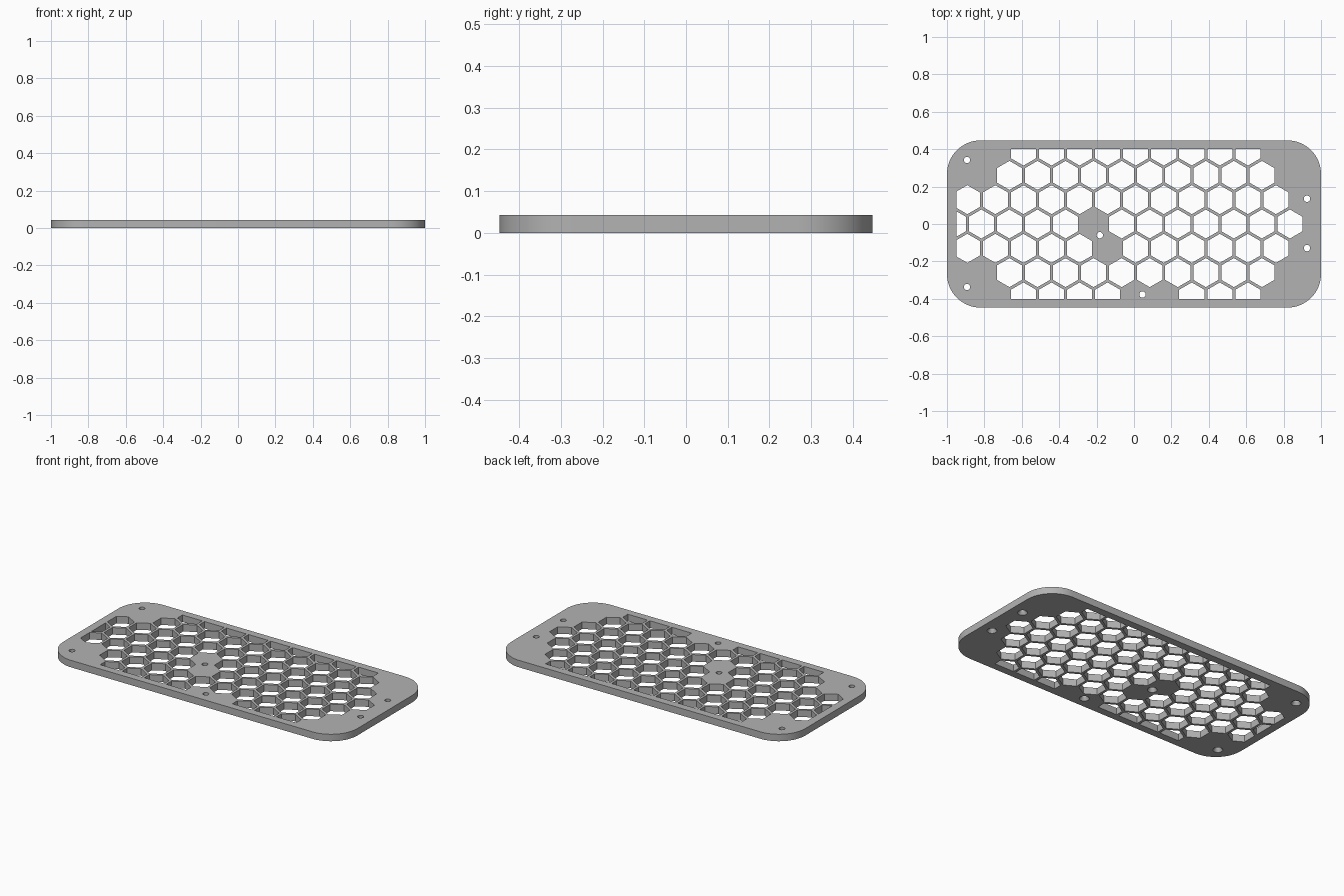
import bpy, bmesh
from math import sin, cos, pi, hypot
from mathutils import Vector

if "Cube" in bpy.data.objects:
    bpy.data.objects.remove(bpy.data.objects["Cube"], do_unlink=True)

HALF_X, HALF_Y, THICK, CORNER = 1.0, 0.447, 0.043, 0.18
PITCH, ROW, HEX_R = 0.15, 0.13, 0.0775
HOLE_R, SINK_R, SINK_DEPTH = 0.017, 0.028, 0.018
SCREWS = [(-0.893, 0.342), (-0.893, -0.337), (0.925, 0.135),
          (0.925, -0.129), (-0.183, -0.06), (0.045, -0.377)]

grey = bpy.data.materials.new("plate grey")
grey.use_nodes = True
grey.diffuse_color = (0.45, 0.45, 0.45, 1)
grey.node_tree.nodes["Principled BSDF"].inputs["Base Color"].default_value = (0.45, 0.45, 0.45, 1)


def make_object(name, bm):
    bmesh.ops.recalc_face_normals(bm, faces=bm.faces)
    mesh = bpy.data.meshes.new(name)
    bm.to_mesh(mesh)
    bm.free()
    obj = bpy.data.objects.new(name, mesh)
    bpy.context.collection.objects.link(obj)
    return obj


def extrude_up(bm, height):
    result = bmesh.ops.extrude_face_region(bm, geom=bm.faces[:], use_keep_orig=True)
    verts = [v for v in result["geom"] if isinstance(v, bmesh.types.BMVert)]
    bmesh.ops.translate(bm, verts=verts, vec=(0, 0, height))


def ring(bm, x, y, z, radius, sides, turn=0):
    return [bm.verts.new((x + radius * cos(turn + 2 * pi * i / sides),
                          y + radius * sin(turn + 2 * pi * i / sides), z))
            for i in range(sides)]


# Rounded rectangular plate
bm = bmesh.new()
outline = []
for quarter, (sx, sy) in enumerate([(1, 1), (-1, 1), (-1, -1), (1, -1)]):
    for step in range(17):
        a = (quarter + step / 16) * pi / 2
        outline.append(bm.verts.new((sx * (HALF_X - CORNER) + CORNER * cos(a),
                                     sy * (HALF_Y - CORNER) + CORNER * sin(a), 0)))
bm.faces.new(outline)
extrude_up(bm, THICK)
plate = make_object("grille_plate", bm)
plate.data.materials.append(grey)

# Honeycomb cutter: rows of hexagons, leaving solid pads around screws
bm = bmesh.new()
ROWS = {0: (-0.966, 13), 1: (-0.891, 12), 2: (-0.666, 10), 3: (-0.591, 9)}
for row in range(-3, 4):
    start, count = ROWS[abs(row)]
    for k in range(count):
        x, y = start + k * PITCH, row * ROW
        if all(hypot(x - sx, y - sy) > 0.12 for sx, sy in SCREWS):
            bm.faces.new(ring(bm, x, y, -0.05, HEX_R, 6, pi / 6))
# Trim hexagons to the straight border
for normal, limit in [((1, 0, 0), 0.95), ((-1, 0, 0), 0.95),
                      ((0, 1, 0), 0.4), ((0, -1, 0), 0.4)]:
    n = Vector(normal)
    bmesh.ops.bisect_plane(bm, geom=bm.verts[:] + bm.edges[:] + bm.faces[:],
                           plane_co=n * limit, plane_no=n, clear_outer=True)
extrude_up(bm, 0.15)
honeycomb = make_object("honeycomb_cutter", bm)

# Screw hole cutter, countersunk from below
bm = bmesh.new()
PROFILE = [(-0.02, SINK_R), (0, SINK_R), (SINK_DEPTH, HOLE_R), (THICK + 0.02, HOLE_R)]
for x, y in SCREWS:
    rings = [ring(bm, x, y, z, r, 24) for z, r in PROFILE]
    bm.faces.new(rings[0])
    bm.faces.new(rings[-1])
    for low, high in zip(rings, rings[1:]):
        for i in range(24):
            j = (i + 1) % 24
            bm.faces.new((low[i], low[j], high[j], high[i]))
screws = make_object("screw_hole_cutter", bm)

# Cut the openings, then drop the cutters
bpy.ops.object.select_all(action="DESELECT")
bpy.context.view_layer.objects.active = plate
plate.select_set(True)
for cutter in (honeycomb, screws):
    cutter.hide_render = True
    mod = plate.modifiers.new(cutter.name, "BOOLEAN")
    mod.operation, mod.solver, mod.object = "DIFFERENCE", "EXACT", cutter
    bpy.ops.object.modifier_apply(modifier=mod.name)
    bpy.data.objects.remove(cutter, do_unlink=True)

bpy.ops.object.shade_smooth_by_angle(angle=pi / 6)
